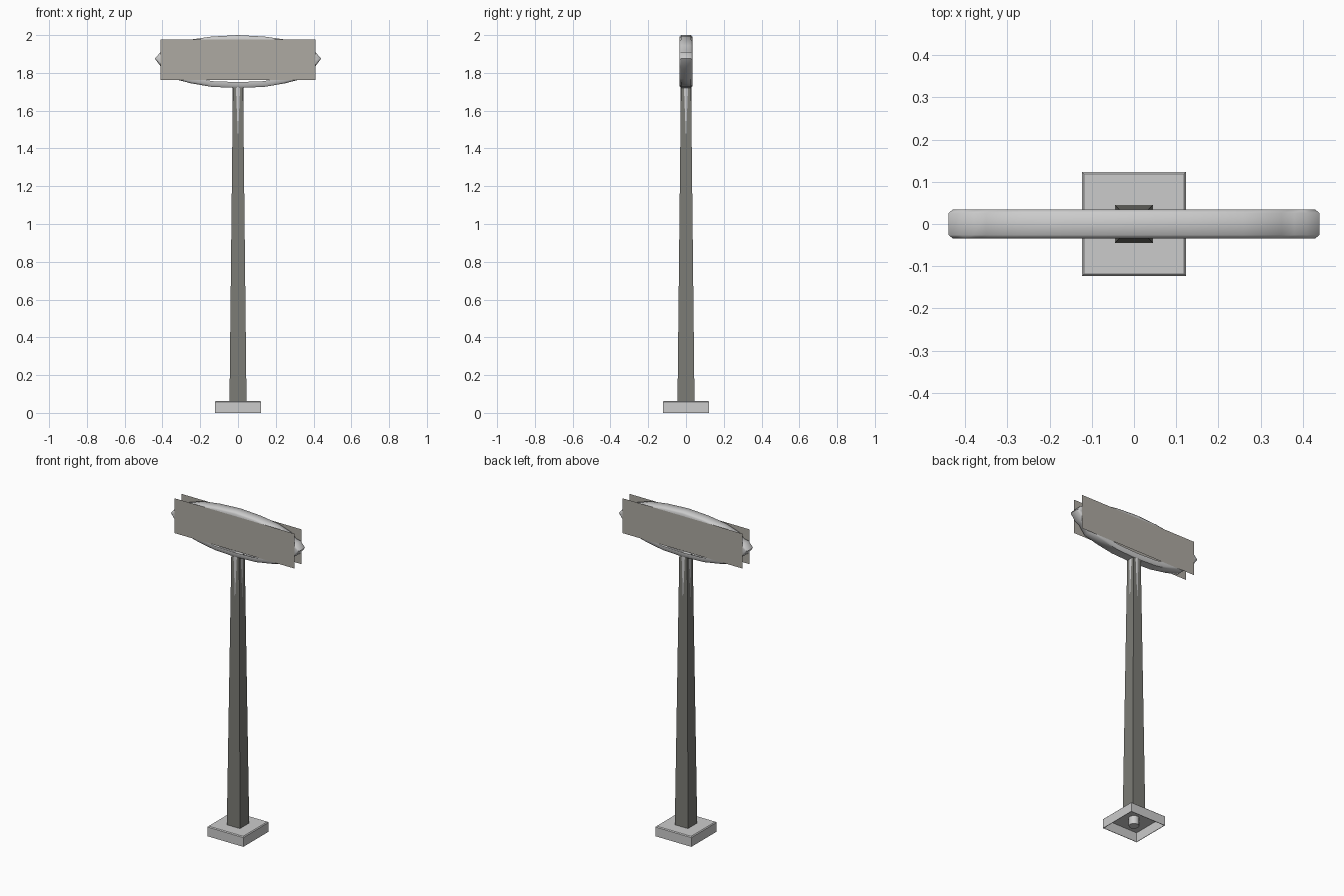
import bpy, bmesh, math

if "Cube" in bpy.data.objects:
    bpy.data.objects.remove(bpy.data.objects["Cube"])

def material(name, c):
    m = bpy.data.materials.new(name)
    m.diffuse_color = (*c, 1)
    m.use_nodes = True
    m.node_tree.nodes["Principled BSDF"].inputs["Base Color"].default_value = m.diffuse_color
    return m

DARK = material("dark_metal", (0.2, 0.2, 0.18))
PANEL = material("panel_grey", (0.42, 0.40, 0.36))

def add(name, bm, mat=None, angle=None):
    me = bpy.data.meshes.new(name)
    bm.to_mesh(me)
    bm.free()
    ob = bpy.data.objects.new(name, me)
    bpy.context.collection.objects.link(ob)
    if mat:
        me.materials.append(mat)
    if angle:
        bpy.ops.object.select_all(action='DESELECT')
        ob.select_set(True)
        bpy.context.view_layer.objects.active = ob
        bpy.ops.object.shade_smooth_by_angle(angle=math.radians(angle))
    return ob

def tapered_tube(bm, loops, close=True):
    rings = [[bm.verts.new(p) for p in loop] for loop in loops]
    for a, b in zip(rings, rings[1:]):
        n = len(a)
        for i in range(n):
            bm.faces.new((a[i], a[(i + 1) % n], b[(i + 1) % n], b[i]))
    return rings

def square(h, z):
    return [(-h, -h, z), (h, -h, z), (h, h, z), (-h, h, z)]

# Base: bevelled block, hollow underneath
bm = bmesh.new()
rings = tapered_tube(bm, [square(0.117, 0.056), square(0.12, 0.0), square(0.123, 0.0),
                          square(0.123, 0.057), square(0.118, 0.062)])
bm.faces.new(rings[-1])
bm.faces.new(rings[0])
bmesh.ops.recalc_face_normals(bm, faces=bm.faces)
add("base", bm)

# Post: tapered square sleeve around a round core
bm = bmesh.new()
tapered_tube(bm, [square(0.045, 0.06), square(0.027, 1.725)])
add("post_sleeve", bm, DARK)

bm = bmesh.new()
bmesh.ops.create_cone(bm, cap_ends=True, segments=12, radius1=0.03, radius2=0.03, depth=1.725)
bmesh.ops.translate(bm, verts=bm.verts, vec=(0, 0, 0.8675))
add("post_core", bm, None, 40)

# Sign frame: shaped outline swept with a rounded rim section
half = [(0, 2.0), (0.14, 1.992), (0.26, 1.975), (0.35, 1.945), (0.38, 1.915), (0.41, 1.91),
        (0.44, 1.875), (0.41, 1.835), (0.38, 1.82), (0.34, 1.768), (0.25, 1.745),
        (0.14, 1.726), (0, 1.72)]
outline = half + [(-x, z) for x, z in reversed(half[1:-1])]
section = [(-0.034, 0.03), (-0.034, 0.01), (-0.026, 0), (0.026, 0), (0.034, 0.01), (0.034, 0.03)]
mid = 1.865
bm = bmesh.new()
tapered_tube(bm, [[(x * (1 - d / 0.44), y, mid + (z - mid) * (1 - d / 0.14))
                   for x, z in outline] for y, d in section])
bmesh.ops.recalc_face_normals(bm, faces=bm.faces)
# Make the rim face outward
top = max(bm.faces, key=lambda f: f.calc_center_median().z)
if top.normal.z < 0:
    bmesh.ops.reverse_faces(bm, faces=bm.faces)
add("sign_frame", bm, None, 50)

# Flat sign panels, front and back
for name, s in (("front_panel", -1), ("back_panel", 1)):
    bm = bmesh.new()
    vs = [bm.verts.new((-s * x, s * 0.035, z))
          for x, z in ((-0.41, 1.762), (0.41, 1.762), (0.41, 1.977), (-0.41, 1.977))]
    bm.faces.new(vs)
    add(name, bm, PANEL)
